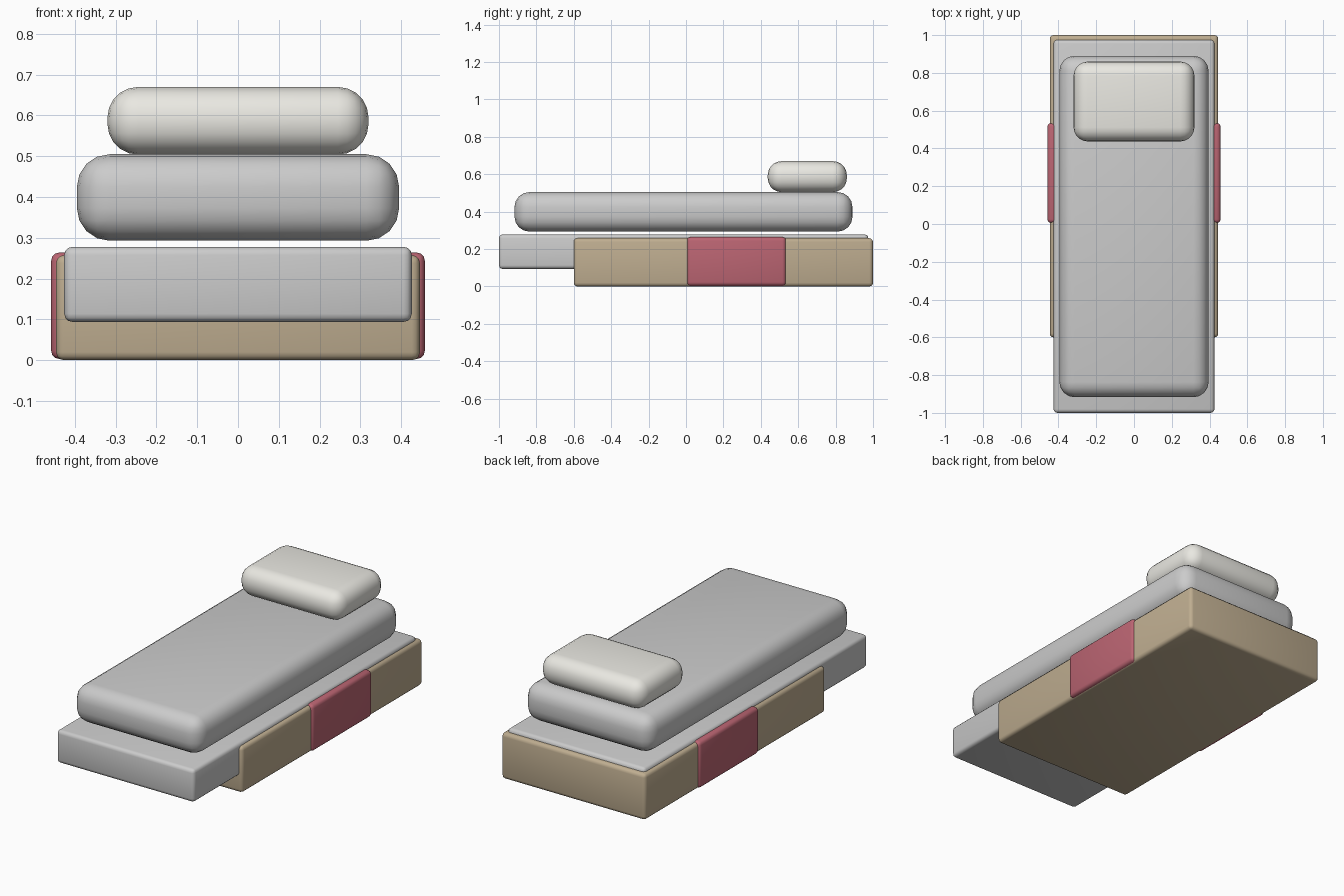
import bpy
from math import radians

if "Cube" in bpy.data.objects:
    bpy.data.objects.remove(bpy.data.objects["Cube"])


def material(name, color):
    mat = bpy.data.materials.new(name)
    mat.diffuse_color = color
    mat.use_nodes = True
    mat.node_tree.nodes["Principled BSDF"].inputs["Base Color"].default_value = mat.diffuse_color
    return mat


def rounded_box(name, half_width, y, z, radius, segments, mat=None):
    """Rounded box symmetric in x, spanning the y and z ranges."""
    bpy.ops.mesh.primitive_cube_add(size=1, location=(0, sum(y) / 2, sum(z) / 2))
    ob = bpy.context.object
    ob.name = name
    ob.scale = (2 * half_width, y[1] - y[0], z[1] - z[0])
    bpy.ops.object.transform_apply(location=False, rotation=False, scale=True)
    bevel = ob.modifiers.new("rounding", 'BEVEL')
    bevel.width = radius
    bevel.segments = segments
    bpy.ops.object.modifier_apply(modifier="rounding")
    bpy.ops.object.shade_smooth_by_angle(angle=radians(40))
    if mat:
        ob.data.materials.append(mat)
    return ob


wood = material("wood", (0.52, 0.42, 0.28, 1))
red = material("red", (0.50, 0.13, 0.17, 1))
cream = material("cream", (0.82, 0.81, 0.76, 1))

# Wooden base and the red band wrapped across it
rounded_box("base", 0.446, (-0.6, 1.0), (0, 0.258), 0.02, 3, wood)
rounded_box("side_band", 0.458, (0.005, 0.535), (0.003, 0.264), 0.02, 3, red)

# Bed deck overhanging the base at the front
rounded_box("deck", 0.426, (-1.0, 0.975), (0.094, 0.278), 0.02, 3)

# Soft mattress and pillow
rounded_box("mattress", 0.395, (-0.917, 0.89), (0.293, 0.505), 0.08, 4)
rounded_box("pillow", 0.32, (0.437, 0.86), (0.504, 0.67), 0.075, 5, cream)
